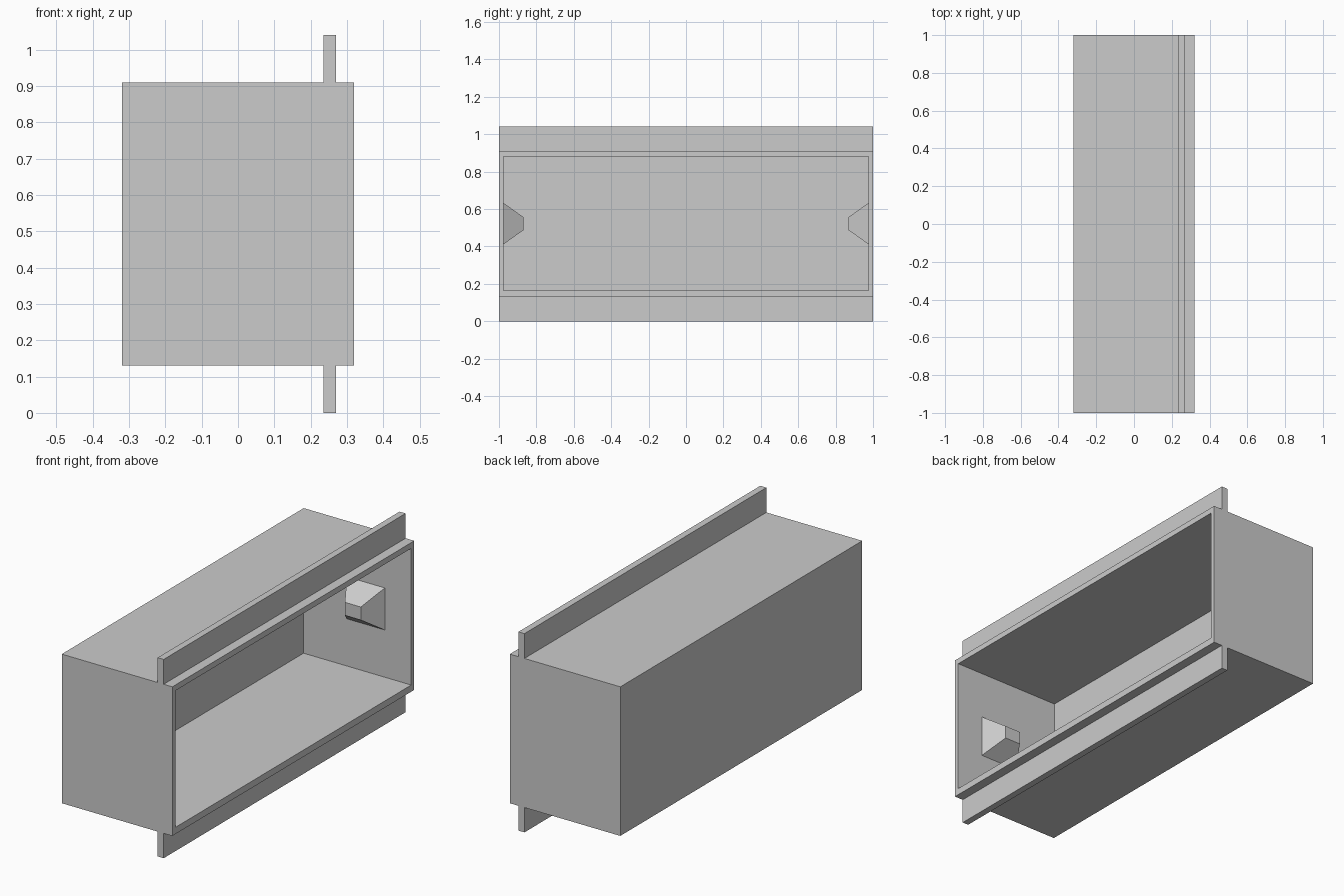
import bpy, bmesh

if "Cube" in bpy.data.objects:
    bpy.data.objects.remove(bpy.data.objects["Cube"])


def finish(name, bm):
    bmesh.ops.recalc_face_normals(bm, faces=bm.faces)
    mesh = bpy.data.meshes.new(name)
    bm.to_mesh(mesh)
    bm.free()
    obj = bpy.data.objects.new(name, mesh)
    bpy.context.collection.objects.link(obj)
    return obj


def box(name, x, y, z):
    bm = bmesh.new()
    bmesh.ops.create_cube(bm, size=1)
    for v in bm.verts:
        v.co = [r[0] if c < 0 else r[1] for c, r in zip(v.co, (x, y, z))]
    return finish(name, bm)


# Housing: a box with its +x face inset and pushed back into a cavity
housing = box("housing", (-0.32, 0.32), (-1, 1), (0.13, 0.91))
bm = bmesh.new()
bm.from_mesh(housing.data)
front = max(bm.faces, key=lambda f: f.calc_center_median().x)
bmesh.ops.inset_individual(bm, faces=[front], thickness=0.02)
for v in front.verts:  # exact rim of the opening
    v.co.y = 0.975 if v.co.y > 0 else -0.975
    v.co.z = 0.88 if v.co.z > 0.52 else 0.165
walls = bmesh.ops.extrude_discrete_faces(bm, faces=[front])
for v in walls["faces"][0].verts:
    v.co.x = -0.303
bm.to_mesh(housing.data)
bm.free()

# Mounting flanges along the top and bottom edges
box("top_flange", (0.235, 0.27), (-1, 1), (0.91, 1.04))
box("bottom_flange", (0.235, 0.27), (-1, 1), (0, 0.13))

# Tapered pegs on the inside of both end walls
for name, side in (("left_peg", -1), ("right_peg", 1)):
    bm = bmesh.new()
    rings = []
    for y, hx, hz in ((0.975, 0.11, 0.11), (0.868, 0.046, 0.034)):
        rings.append([bm.verts.new((0.057 + sx * hx, side * y, 0.522 + sz * hz))
                      for sx, sz in ((-1, -1), (1, -1), (1, 1), (-1, 1))])
    base, tip = rings
    bm.faces.new(base)
    bm.faces.new(tip)
    for i in range(4):
        j = (i + 1) % 4
        bm.faces.new((base[i], base[j], tip[j], tip[i]))
    finish(name, bm)
